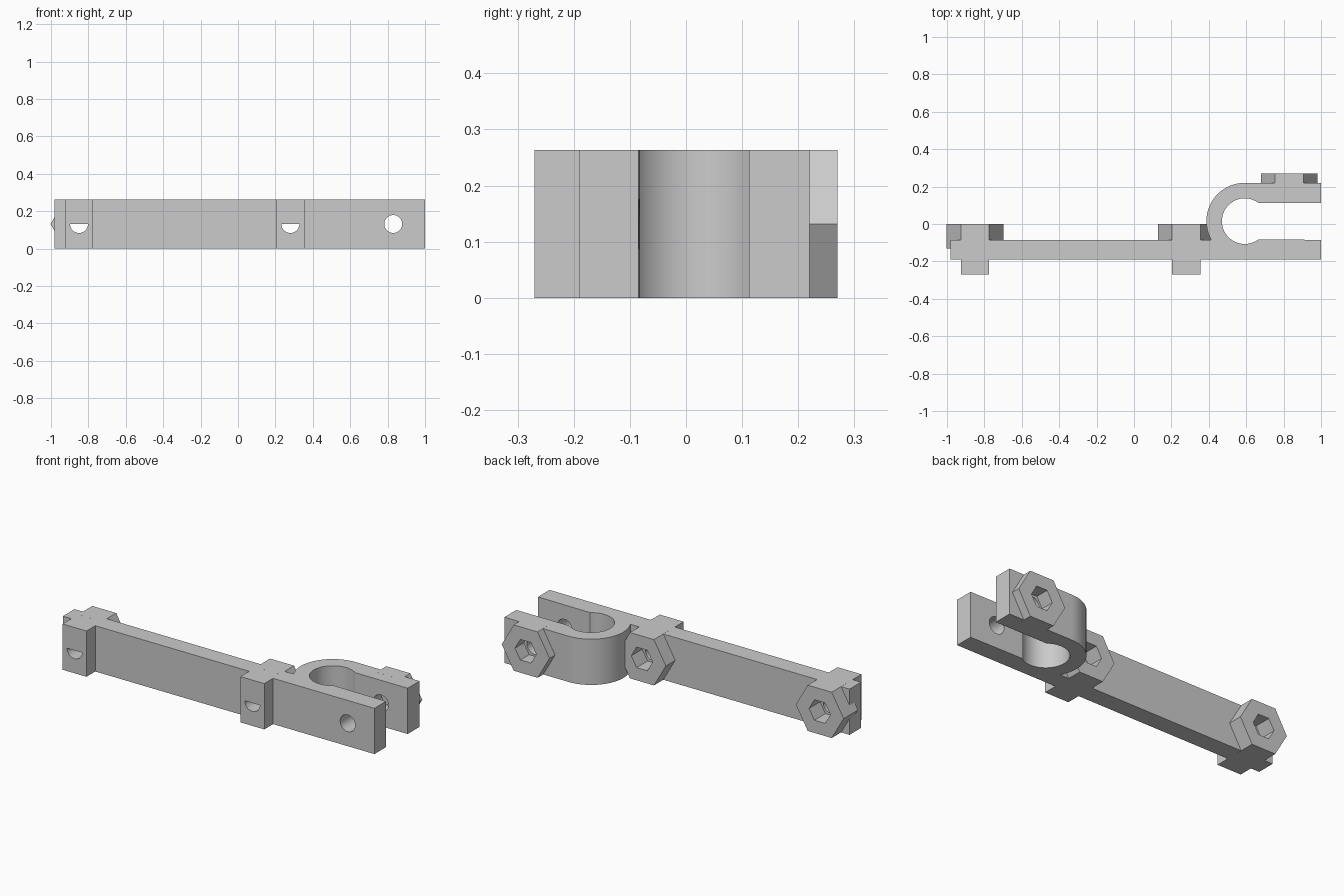
import bpy, bmesh
from math import sin, cos, pi, asin, acos
from mathutils import Vector

if "Cube" in bpy.data.objects:
    bpy.data.objects.remove(bpy.data.objects["Cube"], do_unlink=True)

H = 0.263                  # height of the bracket
MID = H / 2                # height of the bolt axes
HEX = 0.152                # corner radius of the hexagonal bosses
FRONT, INNER = -0.19, -0.085          # faces of the long bar
ARM_IN, ARM_OUT = 0.112, 0.22         # faces of the rear clamp arm
CX, CY, R_OUT, R_IN = 0.592, 0.015, 0.205, 0.122
BOLTS = {"end": -0.85, "middle": 0.28}
CLAMP_BOLT = 0.83

grey = bpy.data.materials.new("mid grey")
grey.use_nodes = True
colour = (0.6, 0.6, 0.6, 1)
grey.diffuse_color = colour
grey.node_tree.nodes["Principled BSDF"].inputs["Base Color"].default_value = colour


def prism(name, outline, direction):
    """Extrude a closed outline along a vector."""
    bm = bmesh.new()
    face = bm.faces.new([bm.verts.new(p) for p in outline])
    new = bmesh.ops.extrude_face_region(bm, geom=[face])["geom"]
    verts = [v for v in new if isinstance(v, bmesh.types.BMVert)]
    bmesh.ops.translate(bm, verts=verts, vec=Vector(direction))
    bmesh.ops.recalc_face_normals(bm, faces=bm.faces)
    mesh = bpy.data.meshes.new(name)
    bm.to_mesh(mesh)
    bm.free()
    mesh.materials.append(grey)
    obj = bpy.data.objects.new(name, mesh)
    bpy.context.collection.objects.link(obj)
    return obj


def arc(cx, cy, r, start, end, steps):
    return [(cx + r * cos(start + (end - start) * i / steps),
             cy + r * sin(start + (end - start) * i / steps))
            for i in range(steps + 1)]


def rod(name, x, y0, y1, r, steps, start=0.0, end=2 * pi):
    """Prism running front to back around a bolt axis."""
    pts = arc(x, MID, r, start, end, steps)
    if end - start > 6:
        pts.pop()
    return prism(name, [(px, y0, pz) for px, pz in pts], (0, y1 - y0, 0))


def cut(obj, cutter):
    mod = obj.modifiers.new("cut", "BOOLEAN")
    mod.operation = "DIFFERENCE"
    mod.solver = "EXACT"
    mod.object = cutter
    cutter.hide_render = True
    bpy.context.view_layer.objects.active = obj
    bpy.ops.object.modifier_apply(modifier=mod.name)


# Bracket outline: bar with two front blocks, then the open round clamp
outline = [(-0.98, FRONT)]
for x in BOLTS.values():
    a, b = x - HEX / 2, x + HEX / 2
    outline += [(a, FRONT), (a, -0.27), (b, -0.27), (b, FRONT)]
outline += [(1, FRONT), (1, INNER)]
slot = asin((ARM_IN - CY) / R_IN)
outline += arc(CX, CY, R_IN, 2 * pi - slot, slot, 48)
outline += [(1, ARM_IN), (1, ARM_OUT)]
outline += arc(CX, CY, R_OUT, pi / 2, pi + asin((CY - INNER) / R_OUT), 36)
outline += [(-0.98, INNER)]
bracket = prism("clamp_bracket", [(x, y, 0) for x, y in outline], (0, 0, H))
parts, cutters = [bracket], []


def bolt_seat(name, x, back, base, floor, hole_start):
    """Hexagonal boss with a hexagonal pocket and a bolt hole through it."""
    boss = rod(name + "_hex_boss", x, base, back, HEX, 6)
    pocket = rod(name + "_pocket_cutter", x, floor, back + 0.02, 0.068, 6)
    hole = rod(name + "_hole_cutter", x, -0.3, 0.3, 0.048, 32, hole_start, 2 * pi)
    for obj in (boss, bracket):
        cut(obj, pocket)
        cut(obj, hole)
    parts.append(boss)
    cutters.extend((pocket, hole))


# Bar seats have half-round holes, the clamp seat a full round one
for name, x in BOLTS.items():
    bolt_seat(name, x, 0.0, -0.13, -0.10, pi)
bolt_seat("clamp", CLAMP_BOLT, 0.27, 0.18, 0.19, 0.0)

for c in cutters:
    bpy.data.objects.remove(c, do_unlink=True)

# Smooth the curved walls and keep the edges crisp
bpy.ops.object.select_all(action="DESELECT")
for p in parts:
    p.select_set(True)
bpy.context.view_layer.objects.active = bracket
bpy.ops.object.shade_smooth_by_angle(angle=pi / 6)
